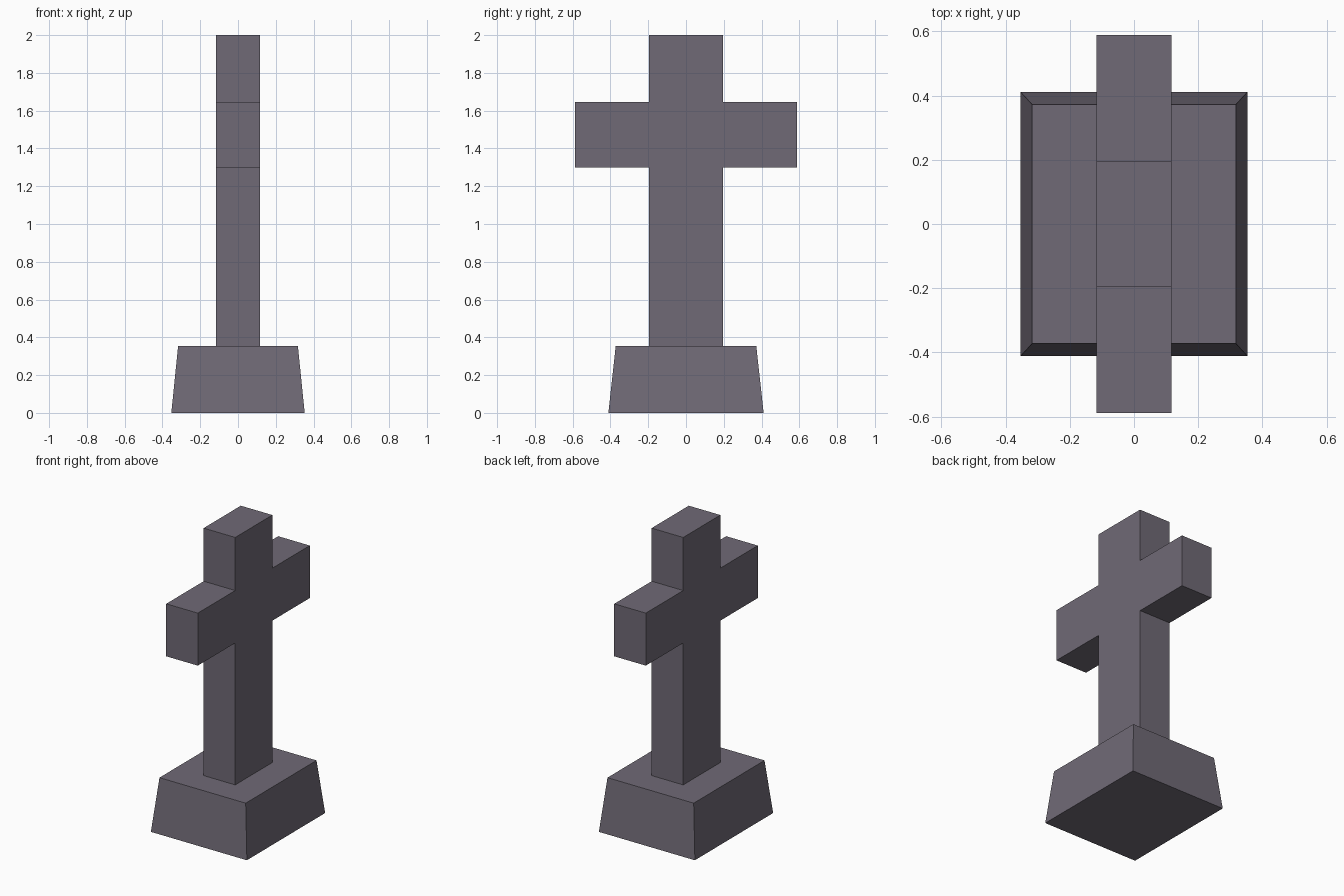
import bpy, bmesh

if "Cube" in bpy.data.objects:
    bpy.data.objects.remove(bpy.data.objects["Cube"])

stone = bpy.data.materials.new("grey_stone")
stone.diffuse_color = (0.162, 0.144, 0.181, 1)
stone.use_nodes = True
stone.node_tree.nodes["Principled BSDF"].inputs["Base Color"].default_value = stone.diffuse_color


def make_object(name, bm):
    bmesh.ops.recalc_face_normals(bm, faces=bm.faces)
    mesh = bpy.data.meshes.new(name)
    bm.to_mesh(mesh)
    bm.free()
    mesh.materials.append(stone)
    obj = bpy.data.objects.new(name, mesh)
    bpy.context.collection.objects.link(obj)
    return obj


# Plinth: box tapered towards the top
BASE_H = 0.355
bm = bmesh.new()
bmesh.ops.create_cube(bm, size=2)
for v in bm.verts:
    top = v.co.z > 0
    v.co.x *= 0.317 if top else 0.353
    v.co.y *= 0.372 if top else 0.411
    v.co.z = BASE_H if top else 0
make_object("plinth", bm)

# Cross: half outline (y, z) mirrored, then extruded along x
HALF_T = 0.116
half = [(0.195, BASE_H), (0.195, 1.298), (0.588, 1.298),
        (0.588, 1.647), (0.195, 1.647), (0.195, 2.0)]
outline = half + [(-y, z) for y, z in reversed(half)]
bm = bmesh.new()
face = bm.faces.new([bm.verts.new((-HALF_T, y, z)) for y, z in outline])
ext = bmesh.ops.extrude_face_region(bm, geom=[face], use_keep_orig=True)
moved = [g for g in ext["geom"] if isinstance(g, bmesh.types.BMVert)]
bmesh.ops.translate(bm, verts=moved, vec=(2 * HALF_T, 0, 0))
make_object("cross", bm)
